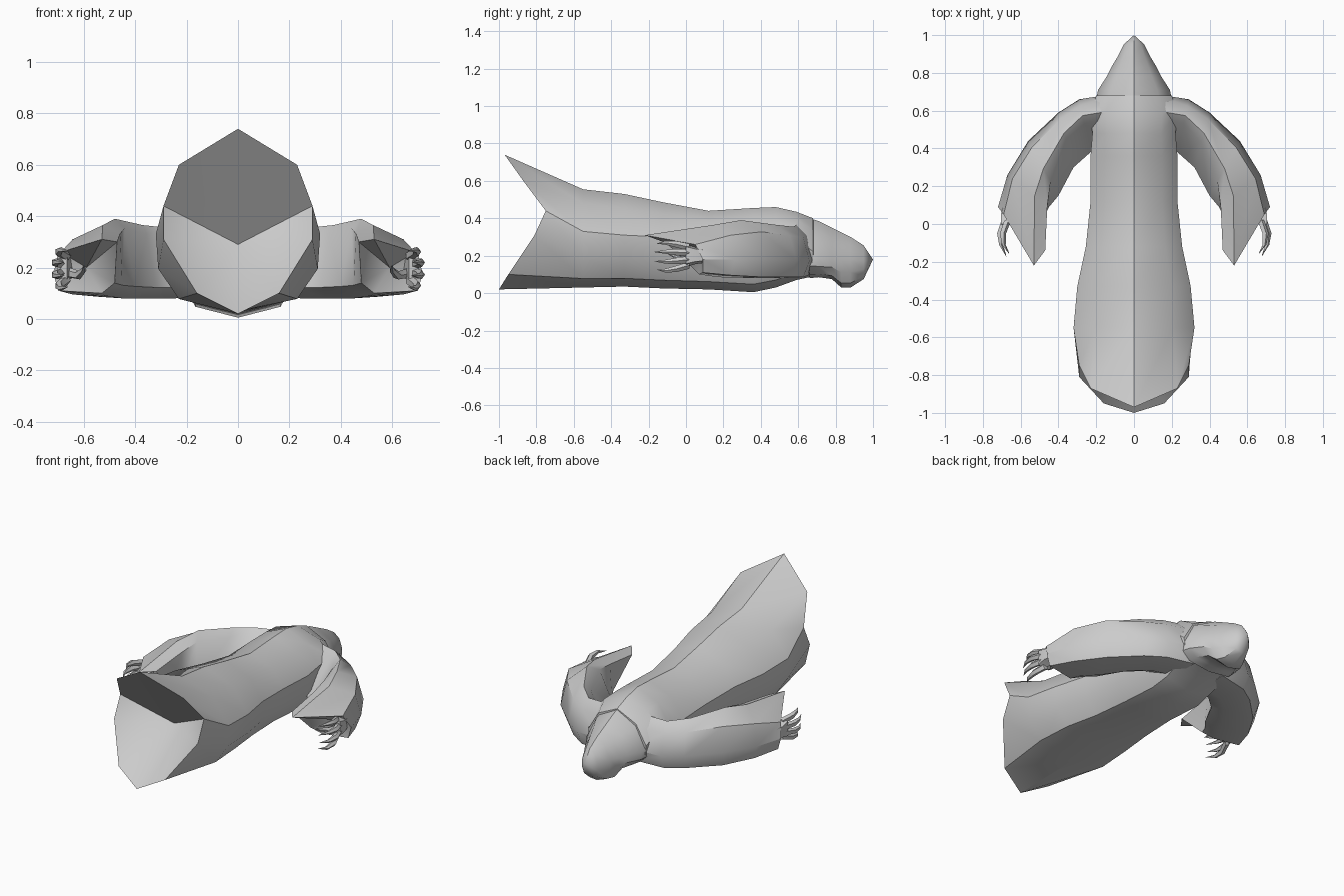
import bpy
import bmesh
import math
from mathutils import Vector

cube = bpy.data.objects.get("Cube")
if cube:
    bpy.data.objects.remove(cube, do_unlink=True)

cloth = bpy.data.materials.new("grey_cloth")
cloth.use_nodes = True
GREY = (0.6, 0.6, 0.6, 1)
cloth.diffuse_color = GREY
cloth.node_tree.nodes["Principled BSDF"].inputs["Base Color"].default_value = GREY


def finish(bm, name, angle=36):
    bmesh.ops.remove_doubles(bm, verts=bm.verts, dist=0.0005)
    bmesh.ops.recalc_face_normals(bm, faces=bm.faces)
    mesh = bpy.data.meshes.new(name)
    bm.to_mesh(mesh)
    bm.free()
    mesh.materials.append(cloth)
    obj = bpy.data.objects.new(name, mesh)
    bpy.context.collection.objects.link(obj)
    bpy.ops.object.select_all(action="DESELECT")
    obj.select_set(True)
    bpy.context.view_layer.objects.active = obj
    bpy.ops.object.shade_smooth_by_angle(angle=math.radians(angle))
    return obj


def loft(bm, rings, start, end):
    """Skin closed rings and close both ends to a point."""
    loops = [[bm.verts.new(p) for p in ring] for ring in rings]
    n = len(loops[0])
    for a, b in zip(loops, loops[1:]):
        for i in range(n):
            j = (i + 1) % n
            bm.faces.new((a[i], a[j], b[j], b[i]))
    for loop, tip in ((loops[0], start), (loops[-1], end)):
        v = bm.verts.new(tip)
        for i in range(n):
            bm.faces.new((loop[i], loop[(i + 1) % n], v))


def mirrored(half):
    """Complete a half ring whose first and last points lie on x = 0."""
    return half + [(-x, y, z) for x, y, z in reversed(half[1:-1])]


def body_ring(y, w, top, low, side):
    return mirrored([
        (0, y, top),
        (w * 0.65, y, side + (top - side) * 0.66),
        (w, y, side),
        (w * 0.97, y, low + (side - low) * 0.55),
        (w * 0.72, y, low + (side - low) * 0.16),
        (0, y, low)])


# robe: long tube with a swallow-tailed, recessed hem
hem = mirrored([(0, -0.97, 0.74), (0.23, -0.87, 0.6), (0.29, -0.75, 0.44),
                (0.29, -0.81, 0.31), (0.16, -0.95, 0.1), (0, -1, 0.02)])
robe_sections = [
    (-0.55, 0.32, 0.555, 0.03, 0.33),
    (-0.33, 0.30, 0.53, 0.035, 0.31),
    (-0.12, 0.255, 0.485, 0.025, 0.30),
    (0.12, 0.23, 0.44, 0.02, 0.28),
    (0.36, 0.23, 0.455, 0.005, 0.27),
    (0.48, 0.22, 0.46, 0.03, 0.28),
    (0.59, 0.23, 0.435, 0.07, 0.30),
    (0.68, 0.20, 0.40, 0.09, 0.22)]
bm = bmesh.new()
loft(bm, [hem] + [body_ring(*s) for s in robe_sections],
     start=(0, -0.63, 0.29), end=(0, 0.69, 0.24))
finish(bm, "robe")

# hood: tapers to a rounded point
hood_sections = [
    (0.66, 0.20, 0.40, 0.08, 0.20),
    (0.71, 0.19, 0.385, 0.085, 0.19),
    (0.78, 0.145, 0.35, 0.075, 0.19),
    (0.83, 0.12, 0.325, 0.03, 0.18),
    (0.88, 0.09, 0.3, 0.03, 0.18),
    (0.95, 0.055, 0.255, 0.075, 0.17)]
bm = bmesh.new()
loft(bm, [body_ring(*s) for s in hood_sections],
     start=(0, 0.7, 0.25), end=(0, 1, 0.18))
finish(bm, "hood")


def sleeve_ring(outer, inner, top, low, edge):
    """Edge is how far across the sleeve its upper surface reaches."""
    def at(t, h):
        x, y = Vector(outer).lerp(Vector(inner), t)
        return (x, y, low + (top - low) * h)
    return [at(0, 0.33), at(0.12, 0.8), at(edge * 0.68, 1), at(edge, 0.88),
            at(1, 0.15), at(0.7, 0), at(0.12, 0.02)]


# sleeves: arched arms ending in a slanted cuff
sleeve_sections = [
    ((0.10, 0.69), (0.12, 0.40), 0.37, 0.09, 0.45),
    ((0.29, 0.66), (0.23, 0.38), 0.355, 0.08, 0.45),
    ((0.40, 0.59), (0.32, 0.30), 0.365, 0.08, 0.55),
    ((0.56, 0.44), (0.40, 0.15), 0.39, 0.08, 0.74),
    ((0.67, 0.26), (0.45, 0.09), 0.365, 0.09, 0.96)]
cuff = [(0.72, 0.09, 0.18), (0.69, 0.05, 0.26), (0.53, -0.22, 0.31),
        (0.47, -0.14, 0.30), (0.48, 0.03, 0.14), (0.53, 0.07, 0.1),
        (0.70, 0.09, 0.11)]


def flip(points, s):
    return [(x * s, y, z) for x, y, z in points]


def tube(bm, path, radii):
    """Five-sided limb along -y, drawn to a point at the last path point."""
    rings = []
    for (x, y, z), r in zip(path, radii):
        rings.append([(x + r * math.cos(k * math.tau / 5), y,
                       z + r * math.sin(k * math.tau / 5)) for k in range(5)])
    loft(bm, rings, start=path[0], end=path[-1])


# hands: flat palm, four clawed fingers and a thumb
fingers = [(0.67, 0.245, 0.04), (0.685, 0.215, 0.01),
           (0.685, 0.18, -0.02), (0.67, 0.15, -0.05)]
for side, s in (("left", 1), ("right", -1)):
    bm = bmesh.new()
    rings = [flip(sleeve_ring(*sec), s) for sec in sleeve_sections]
    loft(bm, rings + [flip(cuff, s)],
         start=(0.1 * s, 0.55, 0.25), end=(0.59 * s, 0.08, 0.2))
    finish(bm, side + "_sleeve")

    bm = bmesh.new()
    palm = []
    for y, x, w, h in ((0.12, 0.66, 0.025, 0.035), (0.05, 0.68, 0.025, 0.045),
                       (0, 0.685, 0.02, 0.06)):
        palm.append([(x - w, y, 0.2 - h), (x + w, y, 0.2 - h * 0.7),
                     (x + w, y, 0.2 + h * 0.8), (x - w, y, 0.2 + h)])
    loft(bm, [flip(r, s) for r in palm],
         start=(0.66 * s, 0.12, 0.2), end=(0.685 * s, -0.01, 0.2))
    for x, z, lift in fingers:
        path = [(x, 0.02, z), (x + 0.025, -0.05, z + lift * 0.4),
                (x + 0.02, -0.11, z + lift * 0.6),
                (x - 0.01, -0.18 + abs(lift) / 2, z + lift * 0.5)]
        tube(bm, flip(path, s), (0.02, 0.018, 0.011))
    thumb = [(0.66, 0.06, 0.18), (0.62, 0.01, 0.17), (0.6, -0.05, 0.19), (0.6, -0.1, 0.21)]
    tube(bm, flip(thumb, s), (0.02, 0.017, 0.011))
    finish(bm, side + "_hand")
